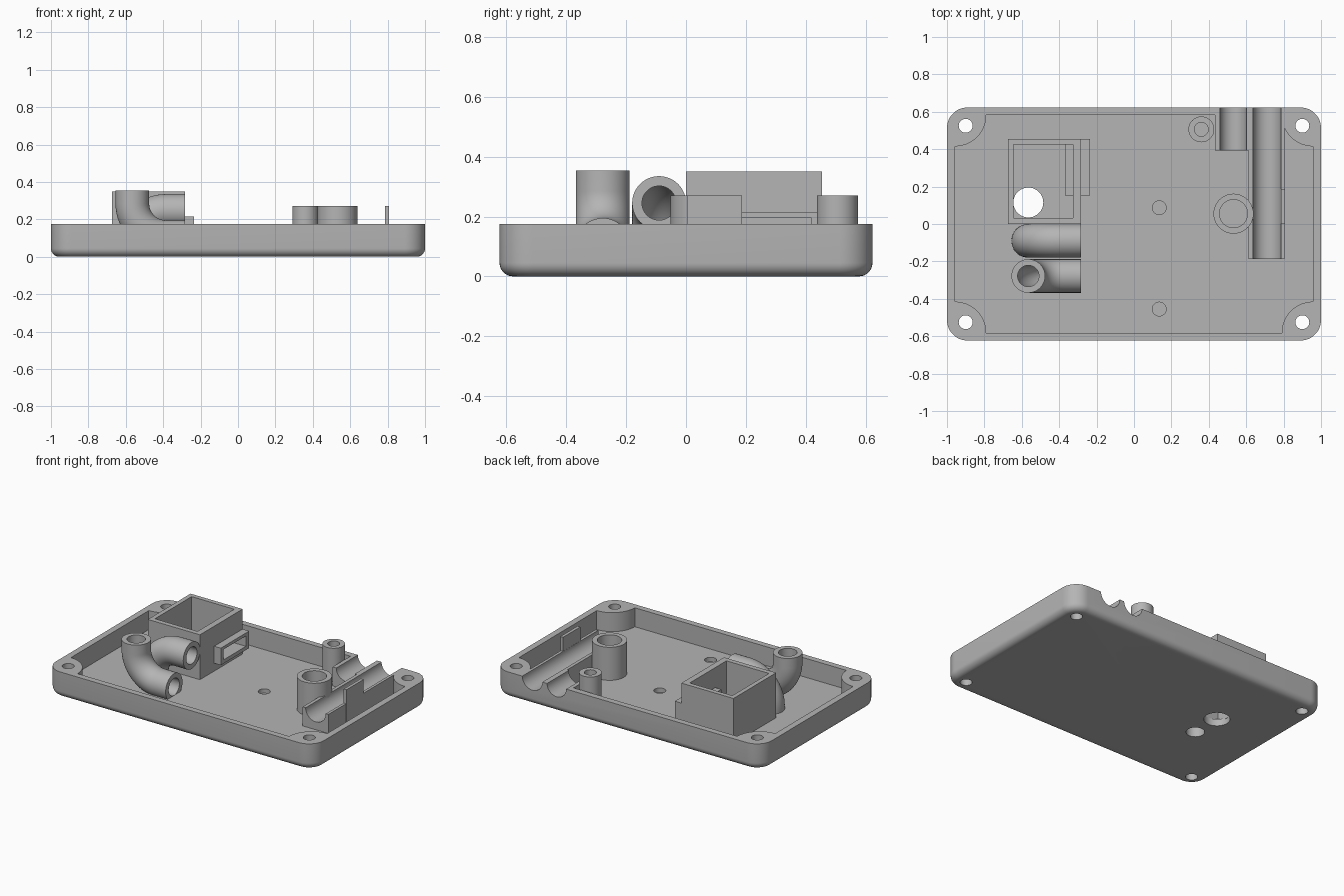
import bpy, bmesh
from math import sin, cos, pi, radians

if "Cube" in bpy.data.objects:
    bpy.data.objects.remove(bpy.data.objects["Cube"])

GREY = (0.46, 0.46, 0.46, 1)
grey = bpy.data.materials.new("plain grey")
grey.use_nodes = True
grey.diffuse_color = GREY
grey.node_tree.nodes["Principled BSDF"].inputs["Base Color"].default_value = GREY

FLOOR, RIM = 0.047, 0.175
HALF_Y = 0.623
SEG = 48


def skin(name, rings, wrap=False):
    """Join rings of equal length; cap the ends or wrap last to first."""
    bm = bmesh.new()
    loops = [[bm.verts.new(p) for p in ring] for ring in rings]
    n = len(loops[0])
    pairs = list(zip(loops, loops[1:]))
    if wrap:
        pairs.append((loops[-1], loops[0]))
    else:
        bm.faces.new(loops[0])
        bm.faces.new(loops[-1])
    for a, b in pairs:
        for i in range(n):
            j = (i + 1) % n
            bm.faces.new((a[i], a[j], b[j], b[i]))
    bmesh.ops.recalc_face_normals(bm, faces=bm.faces)
    mesh = bpy.data.meshes.new(name)
    bm.to_mesh(mesh)
    bm.free()
    mesh.materials.append(grey)
    obj = bpy.data.objects.new(name, mesh)
    bpy.context.collection.objects.link(obj)
    return obj


def circle(x, y, z, r):
    return [(x + r * cos(2 * pi * i / SEG), y + r * sin(2 * pi * i / SEG), z) for i in range(SEG)]


def rect(x0, x1, y0, y1, z):
    return [(x0, y0, z), (x1, y0, z), (x1, y1, z), (x0, y1, z)]


def rounded_rect(hx, hy, r, z):
    pts = []
    for k, (sx, sy) in enumerate([(1, 1), (-1, 1), (-1, -1), (1, -1)]):
        for i in range(13):
            a = (k + i / 12) * pi / 2
            pts.append((sx * (hx - r) + r * cos(a), sy * (hy - r) + r * sin(a), z))
    return pts


def bitten_rect(hx, hy, r, z):
    """Rectangle with a quarter circle taken out of each corner."""
    pts = []
    for k, (sx, sy) in enumerate([(1, 1), (-1, 1), (-1, -1), (1, -1)]):
        for i in range(17):
            a = (k + 3 - i / 16) * pi / 2
            pts.append((sx * hx + r * cos(a), sy * hy + r * sin(a), z))
    return pts


def block(name, x0, x1, y0, y1, z0, z1):
    return skin(name, [rect(x0, x1, y0, y1, z0), rect(x0, x1, y0, y1, z1)])


def rod(name, x, y, r, z0, z1):
    return skin(name, [circle(x, y, z0, r), circle(x, y, z1, r)])


def cut(target, *cutters):
    """Subtract each cutter from the target."""
    bpy.context.view_layer.objects.active = target
    for c in cutters:
        c.hide_render = True
        mod = target.modifiers.new("cut", 'BOOLEAN')
        mod.operation, mod.solver, mod.object = 'DIFFERENCE', 'EXACT', c
        bpy.ops.object.modifier_apply(modifier=mod.name)


def boss(name, x, y, outer, inner, top):
    """Upright post with a blind bore."""
    return skin(name, [circle(x, y, FLOOR - 0.01, outer), circle(x, y, top, outer),
                       circle(x, y, top, inner), circle(x, y, FLOOR, inner)])


def elbow(name, y, path, outer, inner):
    """Hollow pipe swept along (x, z, angle) stations in an x-z plane."""
    def ring(x, z, a, r):
        pts = []
        for i in range(SEG):
            t = 2 * pi * i / SEG
            u = r * cos(t)
            pts.append((x - u * sin(a), y + r * sin(t), z + u * cos(a)))
        return pts
    rings = [ring(*p, outer) for p in path] + [ring(*p, inner) for p in reversed(path)]
    return skin(name, rings, wrap=True)


parts, tools = [], []

# Tray shell with filleted underside
FILLET = 0.045
rings = []
for i in range(9):
    a = i / 8 * pi / 2
    inset = FILLET * (1 - sin(a))
    rings.append(rounded_rect(1 - inset, HALF_Y - inset, 0.11 - inset, FILLET * (1 - cos(a))))
rings.append(rounded_rect(1, HALF_Y, 0.11, RIM))
tray = skin("tray", rings)

# Cavity leaves a rounded screw post in every corner
cavity = skin("cavity_cutter", [bitten_rect(0.957, 0.582, 0.167, z) for z in (FLOOR, 0.3)])
holes = [rod("screw_hole_cutter", sx * 0.9, sy * 0.525, 0.037, -0.1, 0.3)
         for sx in (-1, 1) for sy in (-1, 1)]
holes.append(rod("box_hole_cutter", -0.565, 0.115, 0.08, -0.1, 0.1))
holes.append(rod("pipe_hole_cutter", -0.565, -0.09, 0.057, -0.1, 0.1))
holes += [rod("floor_dimple_cutter", 0.135, y, 0.037, 0.018, 0.1) for y in (0.087, -0.455)]


# Cable channels run through the back wall
def channel_cutter(x, r, y0):
    return skin("channel_cutter", [[(px, y, pz + RIM) for px, pz, _ in circle(x, 0, 0, r)]
                                   for y in (y0, 0.8)])


long_channel = channel_cutter(0.711, 0.075, -0.3)
short_channel = channel_cutter(0.53, 0.071, 0.3)
cut(tray, cavity, *holes, long_channel, short_channel)
long_cradle = block("long_cable_cradle", 0.613, 0.805, -0.187, 0.582, FLOOR - 0.01, RIM)
cut(long_cradle, long_channel)
short_cradle = block("short_cable_cradle", 0.432, 0.613, 0.392, 0.582, FLOOR - 0.01, RIM)
cut(short_cradle, short_channel)
tab = block("cradle_tab", 0.787, 0.808, 0.003, 0.187, FLOOR, 0.27)
parts += [tray, long_cradle, short_cradle, tab]

# Round bosses
parts.append(boss("large_boss", 0.532, 0.055, 0.107, 0.075, 0.27))
parts.append(boss("small_boss", 0.36, 0.506, 0.069, 0.037, 0.27))

# Open box with a slotted sleeve through its side wall
outer, inner = (-0.673, -0.284, 0.0, 0.455), (-0.643, -0.325, 0.033, 0.424)
box = skin("open_box", [rect(*outer, FLOOR - 0.01), rect(*outer, 0.35),
                        rect(*inner, 0.35), rect(*inner, FLOOR - 0.01)], wrap=True)
sleeve = block("slot_sleeve", -0.37, -0.235, 0.152, 0.455, 0.1, 0.215)
slot = block("slot_cutter", -0.45, -0.2, 0.182, 0.42, 0.125, 0.195)
cut(box, slot)
cut(sleeve, slot)
parts += [box, sleeve]

# Two pipe elbows: one rises from the floor, one drops through it
PX, BEND, END = -0.565, 0.18, -0.283
arc = [i / 16 * pi / 2 for i in range(17)]
up = [(PX, 0.353, -pi / 2)]
up += [(PX + BEND * (1 - cos(a)), 0.285 - BEND * sin(a), a - pi / 2) for a in arc]
up += [(END, 0.105, 0)]
down = [(PX, 0.02, pi / 2)]
down += [(PX + BEND * (1 - cos(a)), 0.065 + BEND * sin(a), pi / 2 - a) for a in arc]
down += [(END, 0.245, 0)]
parts.append(elbow("rising_elbow", -0.278, up, 0.09, 0.057))
parts.append(elbow("drain_elbow", -0.09, down, 0.09, 0.057))

# Remove cutters, then smooth the curved faces
for obj in [o for o in bpy.data.objects if "_cutter" in o.name]:
    bpy.data.objects.remove(obj)
bpy.ops.object.select_all(action='DESELECT')
for obj in parts:
    obj.select_set(True)
bpy.context.view_layer.objects.active = tray
bpy.ops.object.shade_smooth_by_angle(angle=radians(30))
